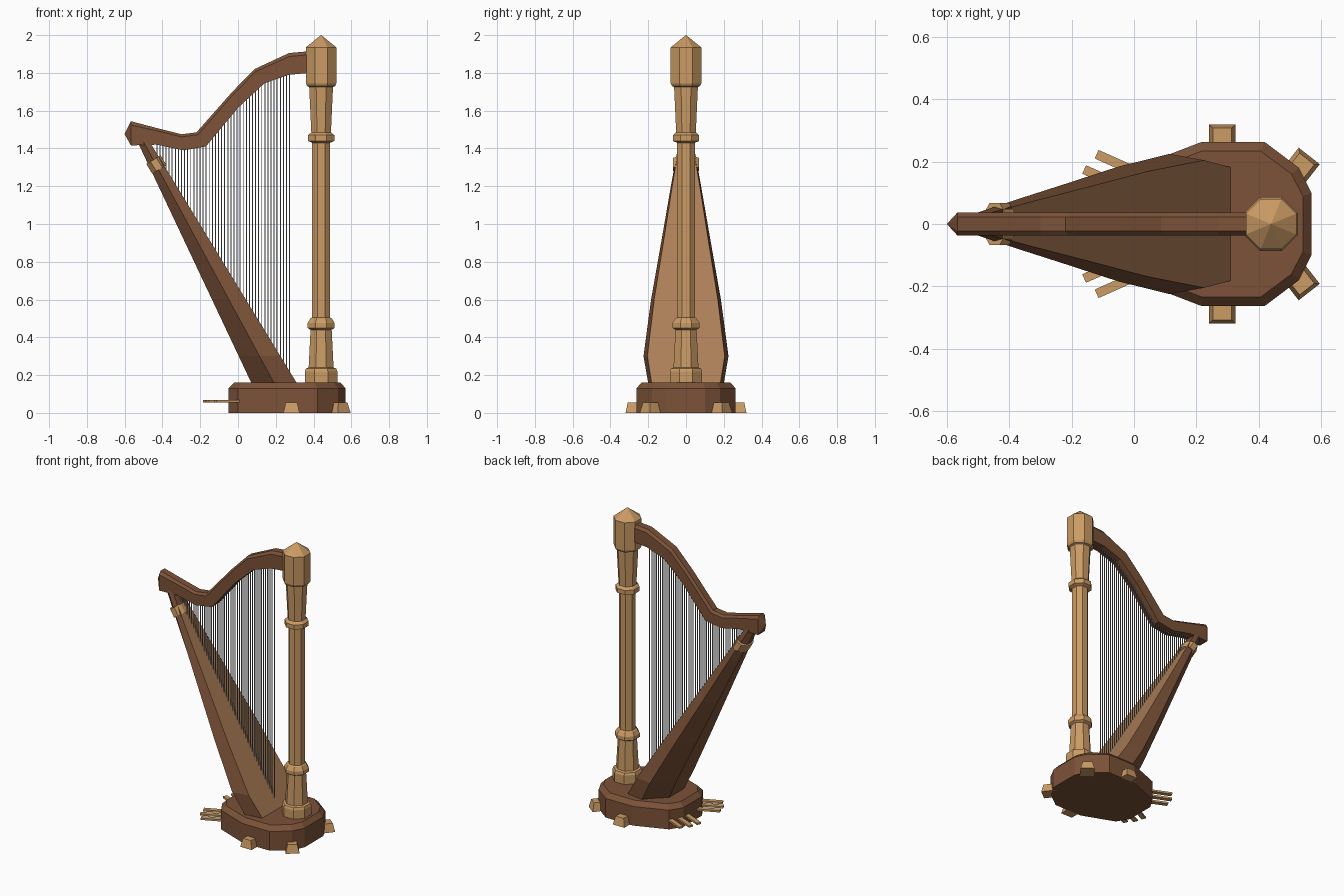
import bpy, bmesh, math
from mathutils import Matrix, Vector

cube = bpy.data.objects.get("Cube")
if cube:
    bpy.data.objects.remove(cube, do_unlink=True)


def material(name, rgb):
    m = bpy.data.materials.new(name)
    m.use_nodes = True
    m.diffuse_color = (*rgb, 1)
    m.node_tree.nodes["Principled BSDF"].inputs["Base Color"].default_value = (*rgb, 1)
    return m


DARK = material("dark wood", (0.20, 0.085, 0.04))
GOLD = material("golden wood", (0.60, 0.33, 0.13))
BOARD = material("pale wood", (0.42, 0.21, 0.095))
STRING = material("string grey", (0.25, 0.25, 0.25))


def finish(name, bm, *mats):
    bmesh.ops.recalc_face_normals(bm, faces=bm.faces)
    mesh = bpy.data.meshes.new(name)
    bm.to_mesh(mesh)
    bm.free()
    for m in mats:
        mesh.materials.append(m)
    ob = bpy.data.objects.new(name, mesh)
    bpy.context.scene.collection.objects.link(ob)
    return ob


def loft(bm, rings):
    """Skin a list of equal-sized point rings and close both ends."""
    loops = [[bm.verts.new(p) for p in ring] for ring in rings]
    n = len(loops[0])
    for a, b in zip(loops, loops[1:]):
        for i in range(n):
            j = (i + 1) % n
            bm.faces.new((a[i], a[j], b[j], b[i]))
    bm.faces.new(loops[0])
    bm.faces.new(loops[-1])
    return bm


def octagon(flat, z, cx):
    r = flat / math.cos(math.pi / 8)
    return [(cx + r * math.cos((k + 0.5) * math.pi / 4),
             r * math.sin((k + 0.5) * math.pi / 4), z) for k in range(8)]


def lerp(points, x):
    for (x0, y0), (x1, y1) in zip(points, points[1:]):
        if x <= x1:
            return y0 + (y1 - y0) * (x - x0) / (x1 - x0)
    return points[-1][1]


# Base: chamfered plinth
half = [(0.57, 0.10), (0.53, 0.18), (0.42, 0.263), (0.216, 0.263), (0, 0.18), (-0.05, 0.10)]
outline = half + [(x, -y) for x, y in reversed(half)]


def base_ring(z, inset):
    c = Vector((0.26, 0))
    return [((x - c.x) * (1 - inset / 0.31) + c.x, y * (1 - inset / 0.263), z) for x, y in outline]


finish("base", loft(bmesh.new(), [base_ring(0, 0), base_ring(0.13, 0), base_ring(0.16, 0.028)]), DARK)


# Feet: tapered blocks around the plinth
def foot(name, x, y, angle):
    bm = bmesh.new()
    rings = [[(-0.06, -w, z), (d, -w, z), (d, w, z), (-0.06, w, z)]
             for w, d, z in ((0.043, 0.04, 0), (0.03, 0.028, 0.056))]
    loft(bm, rings)
    bm.transform(Matrix.Translation((x, y, 0)) @ Matrix.Rotation(angle, 4, "Z"))
    finish(name, bm, GOLD)


for side, label in ((1, "back"), (-1, "front")):
    foot(label + "_side_foot", 0.283, side * 0.28, side * math.radians(90))
    foot(label + "_corner_foot", 0.538, side * 0.187, side * math.radians(52))

# Pedals: flat bars fanning out on both sides
for side, label in ((1, "back"), (-1, "front")):
    for i, (x, y) in enumerate(((-0.12, 0.224), (-0.16, 0.175), (-0.178, 0.115))):
        bm = bmesh.new()
        bmesh.ops.create_cube(bm, size=1, matrix=Matrix.Translation((0.09, 0, 0))
                              @ Matrix.Diagonal((0.18, 0.03, 0.012, 1)))
        bm.transform(Matrix.Translation((x, side * y, 0.062))
                     @ Matrix.Rotation(-side * math.radians(24), 4, "Z"))
        finish(f"{label}_pedal_{i + 1}", bm, GOLD)

# Column: octagonal turned profile of (half width, height)
profile = [(0.086, 0.15), (0.086, 0.22), (0.08, 0.235), (0.066, 0.24), (0.056, 0.44),
           (0.072, 0.45), (0.072, 0.475), (0.057, 0.50), (0.048, 0.505), (0.048, 1.43),
           (0.07, 1.44), (0.07, 1.47), (0.052, 1.485), (0.063, 1.725),
           (0.074, 1.73), (0.081, 1.745), (0.081, 1.935), (0.001, 2.0)]
finish("column", loft(bmesh.new(), [octagon(r, z, 0.44) for r, z in profile]), GOLD)


# Sound box: leaning tapered body with a pale front board
def front_x(z):
    return 0.31 - 0.61 * (z - 0.16)


def back_x(z):
    return 0.07 - 0.472 * (z - 0.16)


rings = []
for z, w in ((0.1, 0.19), (0.3, 0.225), (0.6, 0.185), (0.9, 0.132), (1.2, 0.08), (1.31, 0.06), (1.45, 0.035)):
    f, b = front_x(z), back_x(z)
    m = f + (b - f) * 0.5
    side = [(f, w * 0.91), (m, w), (b, w * 0.4)]
    rings.append([(x, y, z) for x, y in side] + [(x, -y, z) for x, y in reversed(side)])
bm = loft(bmesh.new(), rings)
bmesh.ops.recalc_face_normals(bm, faces=bm.faces)
for face in bm.faces:
    if face.normal.x > 0.75 and face.calc_center_median().z < 1.3:
        face.material_index = 1
finish("sound_box", bm, DARK, BOARD)

# Gold collar near the top of the sound box
bm = loft(bmesh.new(), [octagon(0.068, z, 0) for z in (-0.03, 0.03)])
bm.transform(Matrix.Translation((-0.432, 0, 1.315)) @ Matrix.Rotation(math.radians(-31), 4, "Y")
             @ Matrix.Diagonal((0.65, 1, 1, 1)))
finish("collar", bm, GOLD)

# Neck: curved arm with a chamfered top and a pointed end
top = [(-0.567, 1.544), (-0.43, 1.508), (-0.30, 1.475), (-0.22, 1.485), (-0.03, 1.70),
       (0.087, 1.82), (0.27, 1.905), (0.38, 1.915)]
bottom = [(-0.567, 1.416), (-0.43, 1.42), (-0.29, 1.39), (-0.17, 1.41), (0.0, 1.615),
          (0.14, 1.745), (0.27, 1.79), (0.38, 1.80)]
rings = [[(-0.6, y, 1.475 + z) for y, z in ((-.001, 0), (-.001, .001), (-.001, .002),
                                            (.001, .002), (.001, .001), (.001, 0))]]
for (tx, tz), (bx, bz) in zip(top, bottom):
    sx, sz = tx + (bx - tx) * 0.16, tz + (bz - tz) * 0.16
    rings.append([(bx, -0.037, bz), (sx, -0.037, sz), (tx, -0.022, tz),
                  (tx, 0.022, tz), (sx, 0.037, sz), (bx, 0.037, bz)])
finish("neck", loft(bmesh.new(), rings), DARK)

# Strings: thin vertical bars from the board up to the neck
bm = bmesh.new()
count = 44
for i in range(count):
    x = -0.43 + 0.703 * i / (count - 1)
    low = 0.16 + (0.31 - x) / 0.61 - 0.01
    high = lerp(bottom, x) + 0.01
    bmesh.ops.create_cube(bm, size=1, matrix=Matrix.Translation((x, 0, (low + high) / 2))
                          @ Matrix.Diagonal((0.005, 0.005, high - low, 1)))
finish("strings", bm, STRING)
